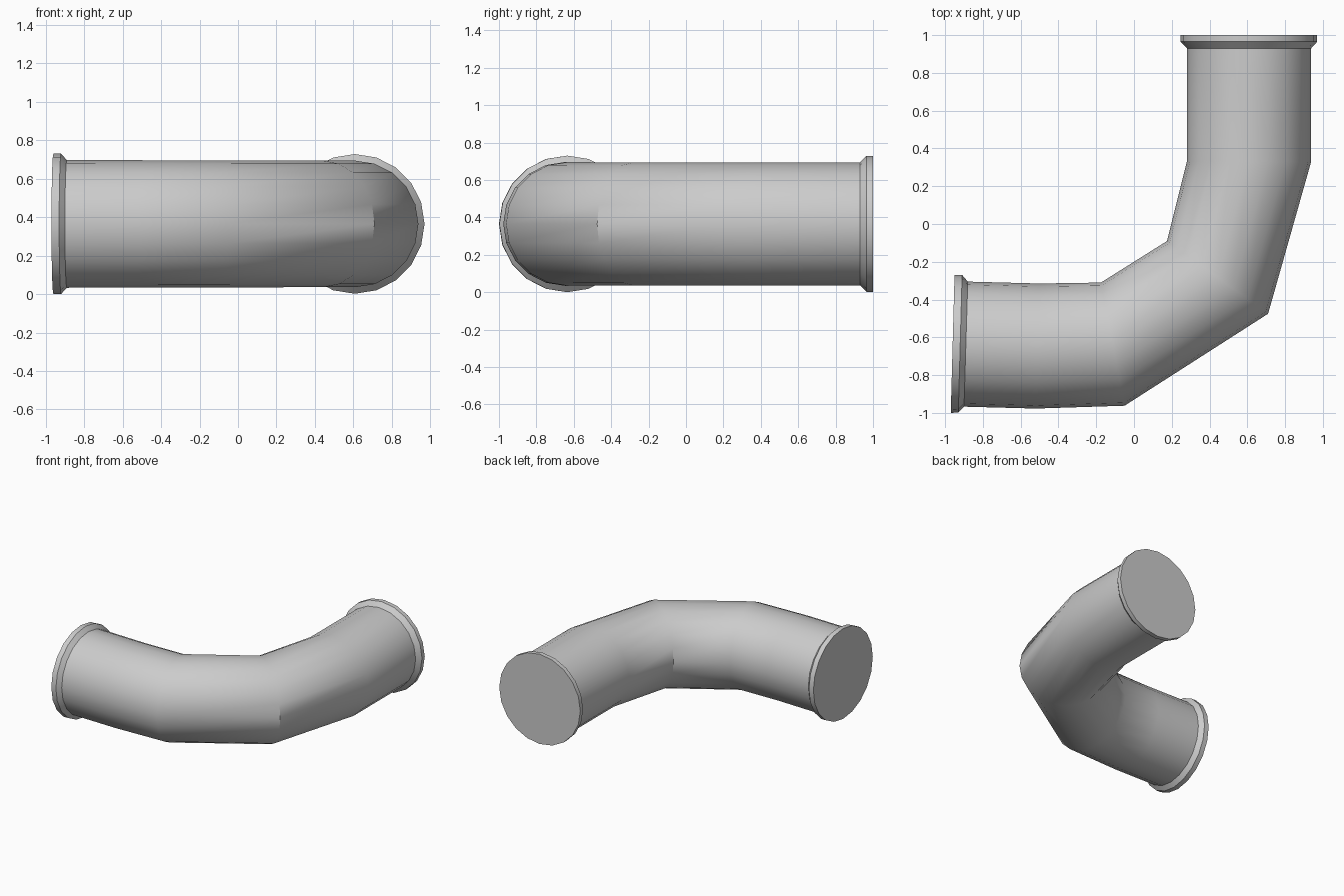
import bpy, bmesh
from math import sin, cos, pi, radians
from mathutils import Vector

if "Cube" in bpy.data.objects:
    bpy.data.objects.remove(bpy.data.objects["Cube"])

SIDES = 20
CENTRE_Z = 0.365

# Cross-sections along the bend: inner edge (x, y), outer edge (x, y), vertical radius
sections = [
    ((-0.95, -0.27), (-0.97, -1.0), 0.365),      # left flange
    ((-0.91, -0.27), (-0.93, -0.998), 0.365),
    ((-0.88, -0.305), (-0.90, -0.967), 0.332),   # pipe
    ((-0.50, -0.315), (-0.52, -0.977), 0.331),
    ((-0.175, -0.31), (-0.05, -0.962), 0.330),
    ((0.175, -0.09), (0.71, -0.475), 0.329),
    ((0.28, 0.33), (0.938, 0.33), 0.329),
    ((0.28, 0.93), (0.938, 0.93), 0.329),
    ((0.245, 0.965), (0.97, 0.965), 0.363),      # far flange
    ((0.245, 1.0), (0.97, 1.0), 0.363),
]

bm = bmesh.new()
rings = []
for inner, outer, rz in sections:
    a, b = Vector((*inner, CENTRE_Z)), Vector((*outer, CENTRE_Z))
    mid, half = (a + b) / 2, (b - a) / 2
    rings.append([bm.verts.new(mid + half * cos(2 * pi * i / SIDES)
                               + Vector((0, 0, rz * sin(2 * pi * i / SIDES))))
                  for i in range(SIDES)])

# Walls between sections
for r, s in zip(rings, rings[1:]):
    for i in range(SIDES):
        j = (i + 1) % SIDES
        bm.faces.new((r[i], r[j], s[j], s[i]))

# Flat end caps
bm.faces.new(rings[0])
bm.faces.new(rings[-1])
bmesh.ops.recalc_face_normals(bm, faces=bm.faces)

mesh = bpy.data.meshes.new("pipe_elbow")
bm.to_mesh(mesh)
bm.free()
pipe = bpy.data.objects.new("pipe_elbow", mesh)
bpy.context.collection.objects.link(pipe)

# Smooth along the bend, crisp at the flanges
bpy.context.view_layer.objects.active = pipe
pipe.select_set(True)
bpy.ops.object.shade_smooth_by_angle(angle=radians(40))
